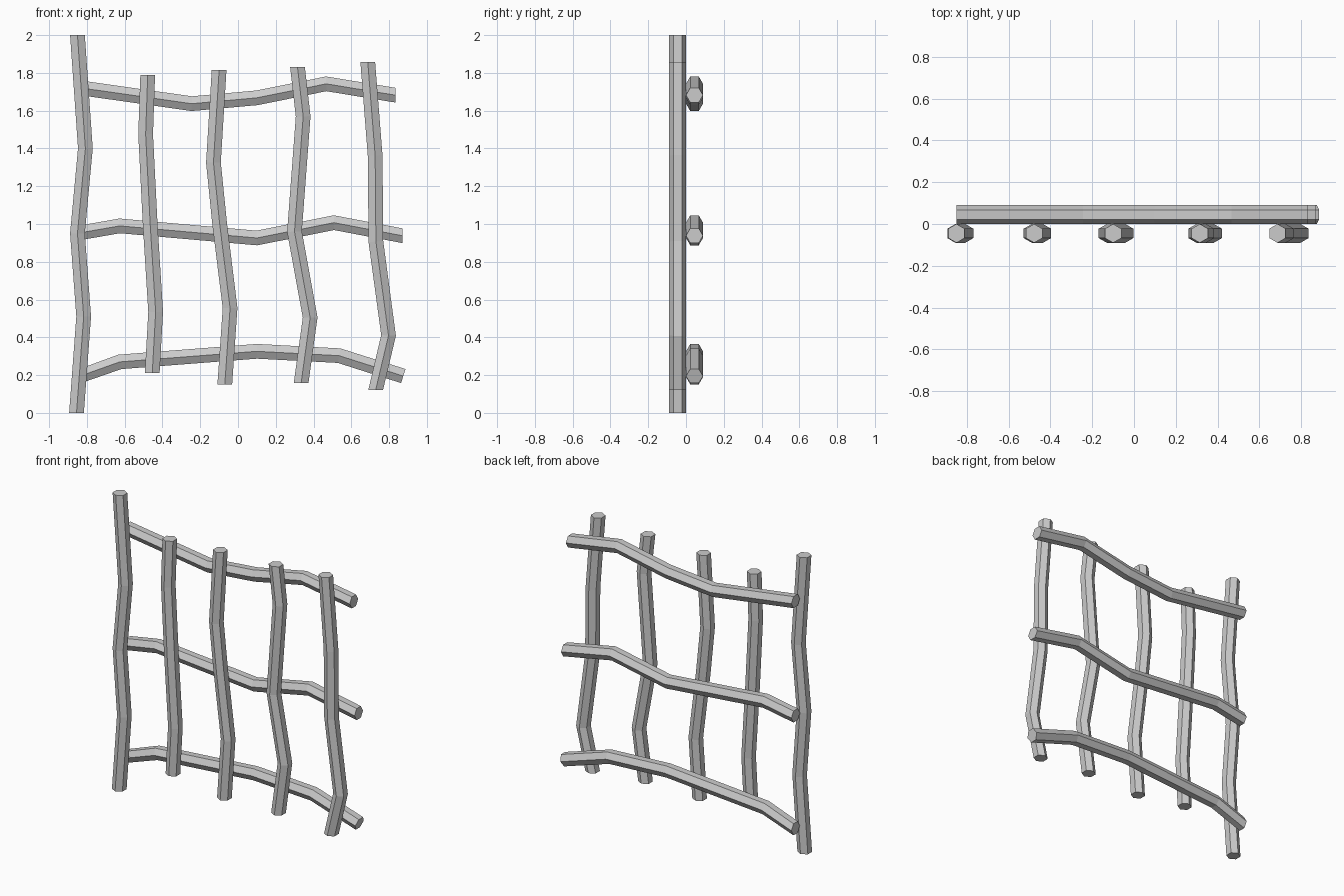
import bpy, bmesh, math
from mathutils import Vector

if "Cube" in bpy.data.objects:
    bpy.data.objects.remove(bpy.data.objects["Cube"])

R = 0.045  # hexagonal pole radius


def pole(name, path, y, end_dir, last_dir=None):
    """Six-sided crooked pole along an (x, z) path, with a ridge facing front and back."""
    pts = [Vector((x, y, z)) for x, z in path]
    bm = bmesh.new()
    rings = []
    for i, p in enumerate(pts):
        if i == 0:
            t = Vector(end_dir)
        elif i == len(pts) - 1:
            t = Vector(last_dir or end_dir)
        else:
            t = (p - pts[i - 1]).normalized() + (pts[i + 1] - p).normalized()
        side = t.normalized().cross(Vector((0, 1, 0)))
        ring = []
        for k in range(6):
            a = math.pi / 2 + k * math.pi / 3
            ring.append(bm.verts.new(p + R * math.cos(a) * side + Vector((0, R * math.sin(a), 0))))
        rings.append(ring)
    for a, b in zip(rings, rings[1:]):
        for k in range(6):
            j = (k + 1) % 6
            bm.faces.new((a[k], a[j], b[j], b[k]))
    bm.faces.new(rings[0])
    bm.faces.new(rings[-1])
    bmesh.ops.recalc_face_normals(bm, faces=bm.faces)
    mesh = bpy.data.meshes.new(name)
    bm.to_mesh(mesh)
    bm.free()
    bpy.context.collection.objects.link(bpy.data.objects.new(name, mesh))


# Upright posts on the front side, top to bottom, ends cut level
posts = [
    [(-.85, 2), (-.808, 1.4), (-.85, .95), (-.817, .51), (-.855, 0)],
    [(-.478, 1.79), (-.489, 1.475), (-.465, 1.0), (-.436, .535), (-.454, .21)],
    [(-.10, 1.815), (-.13, 1.325), (-.097, 1.0), (-.042, .555), (-.07, .15)],
    [(.315, 1.83), (.345, 1.57), (.299, .96), (.382, .505), (.334, .157)],
    [(.687, 1.857), (.726, 1.363), (.73, .907), (.797, .41), (.729, .122)],
]
for i, path in enumerate(posts):
    pole(f"post_{i + 1}", path, -R, (0, 0, -1))

# Horizontal rails behind the posts, left to right
pole("top_rail", [(-.85, 1.723), (-.245, 1.637), (.1, 1.668), (.467, 1.742), (.834, 1.682)], R, (1, 0, 0))
pole("middle_rail", [(-.85, .951), (-.626, .99), (.1, .926), (.508, 1.007), (.87, .938)], R, (1, 0, 0))
pole("bottom_rail", [(-.85, .19), (-.626, .27), (.1, .326), (.535, .303), (.875, .195)], R,
     (1, 0, 0), (.34, 0, -.108))
